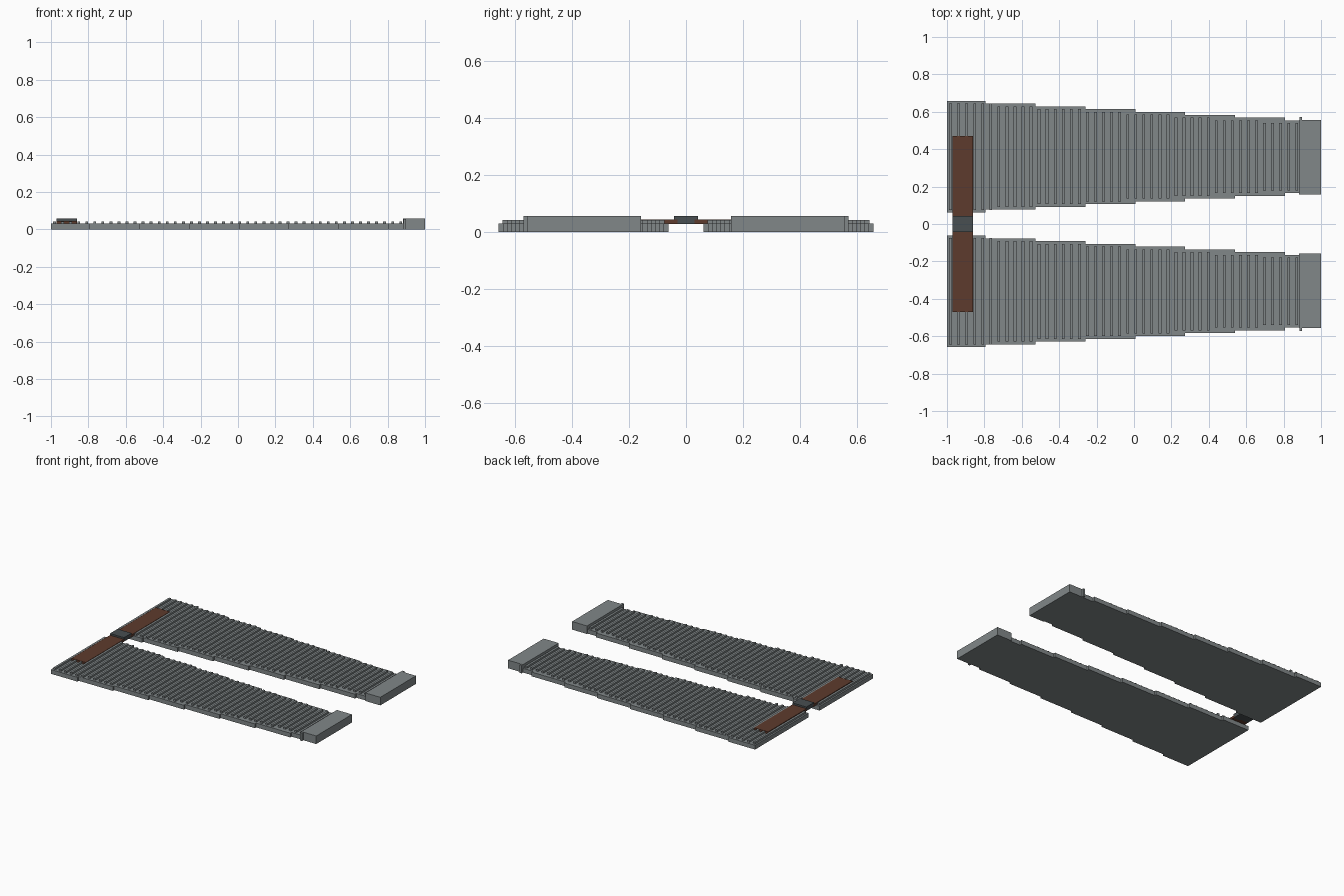
import bpy, bmesh, math

if "Cube" in bpy.data.objects:
    bpy.data.objects.remove(bpy.data.objects["Cube"])


def material(name, rgb):
    m = bpy.data.materials.new(name)
    m.diffuse_color = (*rgb, 1.0)
    m.use_nodes = True
    m.node_tree.nodes["Principled BSDF"].inputs["Base Color"].default_value = m.diffuse_color
    return m


GREY = material("board grey", (0.22, 0.245, 0.25))
BROWN = material("strap brown", (0.11, 0.043, 0.026))
DARK = material("dark metal", (0.065, 0.077, 0.083))


def boxes(name, mat, specs):
    """One object from boxes given as (x0, x1, y0, y1, z0, z1)."""
    bm = bmesh.new()
    for x0, x1, y0, y1, z0, z1 in specs:
        vs = bmesh.ops.create_cube(bm, size=1)["verts"]
        for v in vs:
            v.co = (x1 if v.co.x > 0 else x0,
                    y1 if v.co.y > 0 else y0,
                    z1 if v.co.z > 0 else z0)
    me = bpy.data.meshes.new(name)
    bm.to_mesh(me)
    bm.free()
    me.materials.append(mat)
    ob = bpy.data.objects.new(name, me)
    bpy.context.collection.objects.link(ob)
    return ob


def mirrored(specs, side):
    if side > 0:
        return specs
    return [(a, b, -d, -c, e, f) for a, b, c, d, e, f in specs]


CY = 0.36  # centre line of each board

# stepped tapering base: eight sections, each narrower than the last
edges = [-1.0] + [-0.793 + 0.2667 * k for k in range(7)] + [0.89]
base = []
for k in range(8):
    half = 0.298 - 0.0148 * k
    base.append((edges[k], edges[k + 1], CY - half, CY + half, 0, 0.03))

# cross ribs, narrowing in groups
ribs = []
for i in range(44):
    x = -0.981 + 0.04305 * i
    half = 0.284 - 0.0149 * math.floor((x + 1) / 0.238)
    ribs.append((x - 0.0075, x + 0.0075, CY - half, CY + half, 0.028, 0.043))

# raised end block with a small outer lip
block = [(0.883, 1.0, 0.158, 0.556, 0, 0.057)]
lip = [(0.884, 0.899, 0.50, 0.571, 0, 0.0565)]

# strap resting on the wide end
strap = [(-0.97, -0.86, 0.03, 0.47, 0.029, 0.045)]

for side, label in ((1, "back"), (-1, "front")):
    boxes(label + "_board_base", GREY, mirrored(base, side))
    boxes(label + "_board_ribs", GREY, mirrored(ribs, side))
    boxes(label + "_end_block", GREY, mirrored(block, side))
    boxes(label + "_end_block_lip", GREY, mirrored(lip, side))
    boxes(label + "_strap", BROWN, mirrored(strap, side))

# buckle joining the two straps
boxes("buckle", DARK, [(-0.97, -0.86, -0.042, 0.042, 0.029, 0.057)])
